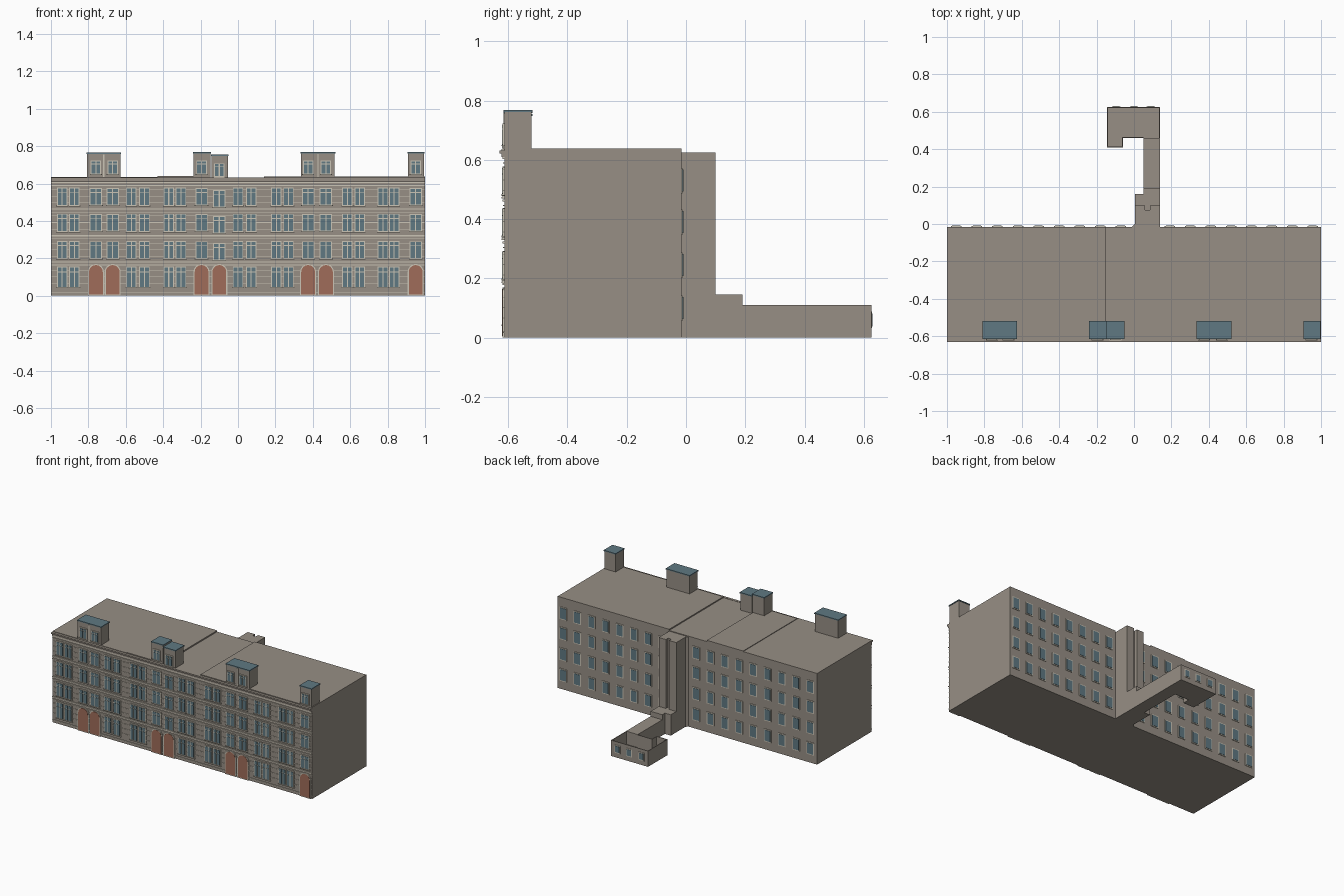
import bpy, bmesh, math

cube = bpy.data.objects.get("Cube")
if cube:
    bpy.data.objects.remove(cube, do_unlink=True)


def material(name, rgb):
    m = bpy.data.materials.new(name)
    m.use_nodes = True
    m.diffuse_color = (*rgb, 1)
    m.node_tree.nodes["Principled BSDF"].inputs["Base Color"].default_value = (*rgb, 1)
    return m


STONE = material("taupe stone", (0.31, 0.275, 0.235))
TRIM = material("pale trim", (0.60, 0.56, 0.47))
GLASS = material("slate blue glass", (0.115, 0.19, 0.225))
DOOR = material("terracotta door", (0.35, 0.15, 0.10))


class Part:
    """Collects boxes and extruded outlines into one object."""

    def __init__(self, name, mat):
        self.name, self.mat, self.bm = name, mat, bmesh.new()

    def prism(self, points, offset):
        face = self.bm.faces.new([self.bm.verts.new(p) for p in points])
        out = bmesh.ops.extrude_face_region(self.bm, geom=[face])
        verts = [v for v in out["geom"] if isinstance(v, bmesh.types.BMVert)]
        bmesh.ops.translate(self.bm, verts=verts, vec=offset)

    def plan(self, outline, z0, z1):
        self.prism([(x, y, z0) for x, y in outline], (0, 0, z1 - z0))

    def box(self, x0, x1, y0, y1, z0, z1):
        self.plan([(x0, y0), (x1, y0), (x1, y1), (x0, y1)], z0, z1)

    def finish(self):
        bmesh.ops.recalc_face_normals(self.bm, faces=self.bm.faces)
        me = bpy.data.meshes.new(self.name)
        self.bm.to_mesh(me)
        self.bm.free()
        me.materials.append(self.mat)
        ob = bpy.data.objects.new(self.name, me)
        bpy.context.collection.objects.link(ob)


FRONT, BACK = -0.612, -0.015
FLOORS = [0.10, 0.245, 0.39, 0.53]

# Main block in sections with slightly different roof heights
body = Part("main_block", STONE)
for x0, x1, top in [(-1, -0.43, 0.635), (-0.43, -0.15, 0.639), (-0.15, 0.14, 0.630), (0.14, 1, 0.638)]:
    body.box(x0, x1, FRONT, BACK, 0, top)
body.finish()

# Cornice along the front eaves
cornice = Part("front_cornice", STONE)
cornice.box(-1, 1, -0.630, FRONT, 0.622, 0.632)
cornice.box(-1, 1, -0.622, FRONT, 0.610, 0.622)
cornice.finish()

# Pale stone courses: pairs between floors, thin lines between windows
courses = Part("front_stone_courses", TRIM)
for z in (0.178, 0.318, 0.460, 0.603):
    courses.box(-1, 1, FRONT - 0.007, FRONT, z, z + 0.006)
    courses.box(-1, 1, FRONT - 0.005, FRONT, z - 0.016, z - 0.012)
for z in FLOORS:
    for dz in (-0.035, 0, 0.035):
        courses.box(-1, 1, FRONT - 0.003, FRONT, z + dz, z + dz + 0.003)
courses.box(-1, 1, FRONT - 0.005, FRONT, 0.016, 0.021)
courses.finish()

frames = Part("front_window_frames", TRIM)
panes = Part("front_window_panes", GLASS)


def front_window(x, z, w, h):
    """Two tall panes below two small transom lights."""
    y = FRONT - 0.007
    frames.box(x - w / 2, x + w / 2, y, FRONT, z - h / 2, z + h / 2)
    frames.box(x - w / 2 - 0.004, x + w / 2 + 0.004, y - 0.004, FRONT, z - h / 2 - 0.004, z - h / 2)
    split = z + h * 0.22
    for side in (-1, 1):
        a, b = sorted((x + side * 0.003, x + side * (w / 2 - 0.005)))
        panes.box(a, b, y - 0.002, FRONT, z - h / 2 + 0.004, split)
        panes.box(a, b, y - 0.002, FRONT, split + 0.004, z + h / 2 - 0.005)


# Front windows: plain bays on every floor, entrance bays above the doors
PLAIN = [-0.94, -0.875, -0.57, -0.50, -0.37, -0.305, 0.0, 0.07,
         0.205, 0.27, 0.585, 0.65, 0.775, 0.835]
ENTRANCES = [-0.76, -0.67, -0.195, -0.10, 0.375, 0.47, 0.95]
for i, z in enumerate(FLOORS):
    for x in PLAIN:
        front_window(x, z, 0.056, 0.112 if i == 0 else 0.096)
    if i:
        for x in ENTRANCES:
            front_window(x, z - (0.01 if x == -0.10 else 0), 0.066, 0.092)
for x in ENTRANCES:
    front_window(x, 0.672 if x == -0.10 else 0.686, 0.056, 0.072)
frames.finish()
panes.finish()

# Arched entrance doors with pale surrounds
doors = Part("arched_doors", DOOR)
surrounds = Part("door_surrounds", TRIM)


def arch(part, x, half, z0, spring, depth):
    points = [(x - half, FRONT, z0), (x + half, FRONT, z0)]
    for k in range(9):
        a = math.pi * k / 8
        points.append((x + half * math.cos(a), FRONT, spring + half * math.sin(a)))
    part.prism(points, (0, -depth, 0))


for x in ENTRANCES:
    arch(surrounds, x, 0.043, 0.0, 0.127, 0.007)
    arch(doors, x, 0.037, 0.006, 0.127, 0.009)
doors.finish()
surrounds.finish()

# Roof dormers with flat slate caps
dormers = Part("dormers", STONE)
caps = Part("dormer_caps", GLASS)
seams = Part("dormer_trim", TRIM)
for x0, x1, top in [(-0.81, -0.625, 0.765), (-0.24, -0.145, 0.768), (-0.145, -0.05, 0.755),
                    (0.335, 0.52, 0.768), (0.905, 0.998, 0.768)]:
    dormers.box(x0 + 0.003, x1 - 0.003, FRONT, -0.522, 0.60, top - 0.006)
    caps.box(x0, x1, FRONT - 0.004, -0.518, top - 0.007, top)
    if x1 - x0 > 0.15:
        mid = (x0 + x1) / 2
        seams.box(mid - 0.003, mid + 0.003, FRONT - 0.003, FRONT, 0.635, top - 0.01)
dormers.finish()
caps.finish()
seams.finish()

# Rear windows
rear_frames = Part("rear_window_frames", TRIM)
rear_panes = Part("rear_window_panes", GLASS)


def rear_window(x, y, z, w, h):
    rear_frames.box(x - w / 2, x + w / 2, y - 0.002, y + 0.004, z - h / 2, z + h / 2)
    rear_panes.box(x - w / 2 + 0.006, x + w / 2 - 0.006, y, y + 0.006, z - h / 2 + 0.006, z + h / 2 - 0.006)


for z in FLOORS:
    for i in range(9):
        rear_window(-0.95 + 0.11 * i, BACK, z, 0.056, 0.086)
    for i in range(8):
        rear_window(0.955 - 0.109 * i, BACK, z, 0.056, 0.086)
for x in (-0.095, 0.0, 0.09):
    rear_window(x, 0.624, 0.06, 0.045, 0.055)
rear_frames.finish()
rear_panes.finish()

# Rear stair tower with a vertical groove
tower = Part("stair_tower", STONE)
tower.plan([(-0.01, BACK), (0.14, BACK), (0.14, 0.10), (0.085, 0.10), (0.085, 0.075),
            (0.06, 0.075), (0.06, 0.10), (0.005, 0.10), (0.005, 0.0)], 0, 0.625)
tower.finish()

# Low link from the tower to the annex
link = Part("link_corridor", STONE)
link.box(0.005, 0.14, 0.075, 0.16, 0, 0.145)
link.box(0.05, 0.14, 0.16, 0.19, 0, 0.145)
link.box(0.05, 0.14, 0.19, 0.46, 0, 0.11)
link.finish()

# Open-topped annex: floor and perimeter walls
annex = Part("annex", STONE)
annex.plan([(-0.145, 0.41), (-0.06, 0.41), (-0.06, 0.46), (0.14, 0.46),
            (0.14, 0.625), (-0.145, 0.625)], 0, 0.02)
T = 0.005
for x0, x1, y0, y1 in [(-0.145, 0.14, 0.625 - T, 0.625), (-0.145, -0.145 + T, 0.41, 0.625),
                       (0.14 - T, 0.14, 0.46, 0.625), (-0.145, -0.06, 0.41, 0.41 + T),
                       (-0.06 - T, -0.06, 0.41, 0.46), (-0.06 - T, 0.05, 0.46, 0.46 + T)]:
    annex.box(x0, x1, y0, y1, 0, 0.11)
annex.finish()
